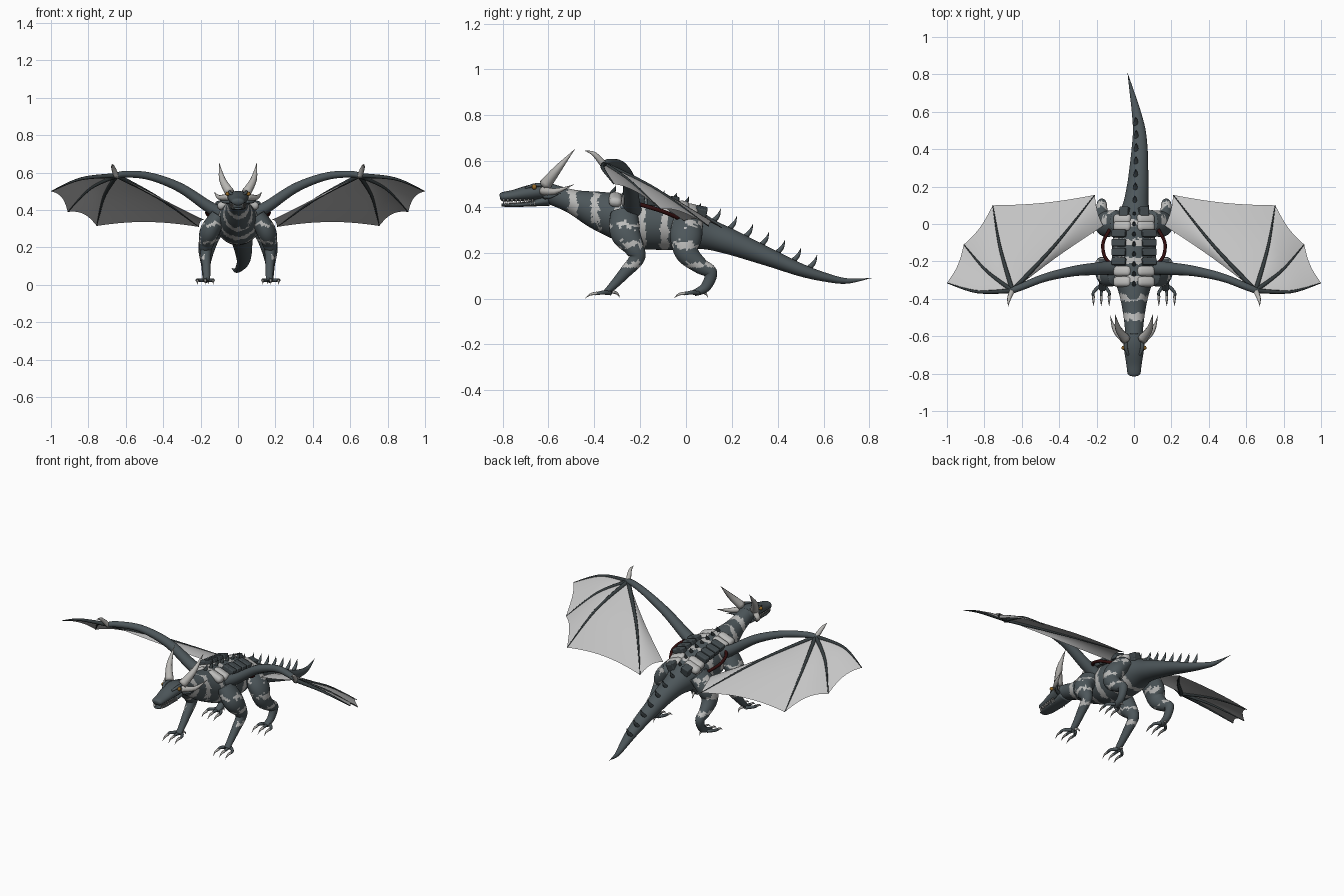
import bpy, bmesh, math
from mathutils import Vector, Matrix, noise

cube = bpy.data.objects.get("Cube")
if cube:
    bpy.data.objects.remove(cube)


def material(name, *rgb):
    mat = bpy.data.materials.new(name)
    mat.use_nodes = True
    mat.diffuse_color = (*rgb, 1)
    mat.node_tree.nodes["Principled BSDF"].inputs["Base Color"].default_value = (*rgb, 1)
    return mat


slate = material("slate scales", .075, .095, .104)
pale = material("pale stripes", .5, .5, .49)
skin = material("wing membrane", .55, .55, .55)
bone = material("horn and claw", .48, .47, .45)
dark = material("dark spines", .035, .045, .048)
plate_grey = material("plate grey", .055, .07, .077)
strap_red = material("dark red strap", .03, .004, .004)
gold = material("gold eye", .3, .14, .02)
X, Y, Z = Vector((1, 0, 0)), Vector((0, 1, 0)), Vector((0, 0, 1))


def finish(name, bm, mats, mirror=False, smooth=True, rule=None):
    """Turn a bmesh into an object, optionally mirrored and painted by a rule."""
    bmesh.ops.recalc_face_normals(bm, faces=bm.faces)
    for face in bm.faces:
        face.smooth = smooth
        if rule and rule(face.calc_center_median()):
            face.material_index = 1
    mesh = bpy.data.meshes.new(name)
    bm.to_mesh(mesh)
    bm.free()
    for mat in mats:
        mesh.materials.append(mat)
    obj = bpy.data.objects.new(name, mesh)
    bpy.context.collection.objects.link(obj)
    if mirror:
        obj.modifiers.new("mirror", "MIRROR")


def spline(points, t):
    """Catmull-Rom position on a list of points, with t from 0 to 1."""
    last = len(points) - 1
    i = min(int(t * last), last - 1)
    f = t * last - i
    a, b, c, d = (Vector(points[min(max(k, 0), last)]) for k in range(i - 1, i + 3))
    return b + (c - a) * f / 2 + (a - b * 2.5 + c * 2 - d / 2) * f * f + (b * 3 - a - c * 3 + d) * f ** 3 / 2


def tube(name, points, mats, ref=X, rings=16, sides=12, mirror=True, rule=None):
    """Sweep an ellipse along points of (x, y, z, width radius, height radius)."""
    bm = bmesh.new()
    samples = [spline(points, k / rings) for k in range(rings + 1)]
    loops = []
    for k, s in enumerate(samples):
        tangent = (samples[min(k + 1, rings)] - samples[max(k - 1, 0)]).to_3d().normalized()
        up = tangent.cross(ref).normalized()
        side = up.cross(tangent)
        ring = []
        for j in range(sides):
            a = math.tau * j / sides
            ring.append(bm.verts.new(s.to_3d() + side * math.cos(a) * max(s[3], .001)
                                     + up * math.sin(a) * max(s[4], .001)))
        loops.append(ring)
    for lo, hi in zip(loops, loops[1:]):
        for j in range(sides):
            n = (j + 1) % sides
            bm.faces.new((lo[j], lo[n], hi[n], hi[j]))
    bm.faces.new(loops[0])
    bm.faces.new(loops[-1])
    finish(name, bm, mats, mirror, True, rule)


def spike(name, base, middle, tip, radius, mat, mirror=True):
    tube(name, [(*base, radius, radius), (*middle, radius * .65, radius * .65), (*tip, 0, 0)],
         [mat], X, 8, 8, mirror)


def box(name, centre, size, mat, roll=0, pitch=0, bevel=.006, smooth=False):
    bm = bmesh.new()
    turn = Matrix.Rotation(roll, 4, "Y") @ Matrix.Rotation(pitch, 4, "X")
    bmesh.ops.create_cube(bm, size=1, matrix=Matrix.Translation(centre) @ turn @ Matrix.Diagonal((*size, 1)))
    bmesh.ops.bevel(bm, geom=bm.edges[:], offset=bevel, segments=3, affect="EDGES", profile=.5)
    finish(name, bm, [mat], True, smooth)


def ball(name, centre, radius, mat):
    bm = bmesh.new()
    bmesh.ops.create_uvsphere(bm, u_segments=16, v_segments=10, radius=radius, matrix=Matrix.Translation(centre))
    finish(name, bm, [mat], True)


def body_stripe(p):
    ragged = p.y + .012 * noise.noise(p * 70) + .012 * noise.noise(p * 25)
    unbroken = noise.noise(p * 16 + Z * 4) > -.4
    return -.54 < p.y < .04 and unbroken and abs((ragged + .545) % .1 - .05) < .017


def leg_stripe(p):
    ragged = p.z + .025 * noise.noise(p * 55)
    return p.z > .135 and noise.noise(p * 22) > -.2 and abs((ragged - .1) % .09 - .045) < .013


# Body from neck to tail tip
spine = [(0, -.6, .46, .045, .044), (0, -.5, .425, .055, .052), (0, -.4, .39, .073, .08),
         (0, -.3, .36, .1, .1), (0, -.2, .335, .117, .115), (0, -.1, .325, .115, .113),
         (0, 0, .31, .1, .1), (.01, .1, .28, .07, .068), (.02, .2, .245, .058, .055),
         (.026, .3, .205, .05, .045), (.03, .4, .165, .043, .036), (.028, .5, .125, .034, .028),
         (.012, .6, .095, .024, .02), (-.01, .7, .077, .013, .012), (-.035, .81, .09, 0, 0)]
tube("body", spine, [slate, pale], rings=260, sides=80, mirror=False, rule=body_stripe)

# Head, jaw and face
tube("head", [(0, -.56, .45, .04, .04), (0, -.62, .467, .056, .036), (0, -.68, .462, .052, .034),
              (0, -.75, .45, .041, .025), (0, -.8, .444, .034, .02), (0, -.812, .442, .02, .012)],
     [slate], rings=24, sides=20, mirror=False)
tube("jaw", [(0, -.6, .43, .045, .026), (0, -.68, .414, .041, .012), (0, -.76, .408, .035, .009),
             (0, -.805, .408, .022, .006)], [slate], rings=16, sides=16, mirror=False)
tube("brow", [(.03, -.7, .482, .006, .005), (.044, -.66, .495, .01, .008), (.042, -.6, .495, .008, .008)], [slate])
ball("eye", (.056, -.662, .487), .011, gold)
for k in range(8):
    y = -.795 + k * .018
    x = .026 + k * .002
    spike("upper_tooth", (x, y, .434), (x, y, .424), (x, y - .002, .41), .005, bone)
    spike("lower_tooth", (x - .002, y + .009, .408), (x, y + .009, .416), (x, y + .009, .428), .004, bone)
spike("main_horn", (.045, -.615, .495), (.084, -.56, .565), (.1, -.485, .652), .027, bone)
spike("cheek_horn", (.045, -.625, .47), (.1, -.57, .468), (.128, -.49, .497), .02, bone)
spike("jaw_horn", (.045, -.615, .445), (.08, -.59, .445), (.1, -.545, .46), .012, slate)

# Legs with slender toes and claws
front_leg = [(.1, -.27, .37, .045, .06), (.15, -.265, .29, .052, .066), (.17, -.225, .22, .04, .044),
             (.172, -.215, .175, .03, .034), (.17, -.265, .115, .024, .026), (.168, -.315, .06, .02, .019),
             (.168, -.35, .026, .019, .013)]
hind_leg = [(.09, .01, .34, .045, .065), (.145, 0, .27, .053, .07), (.167, .005, .2, .045, .052),
            (.172, .06, .145, .033, .036), (.172, .108, .112, .026, .028), (.17, .085, .05, .021, .022),
            (.168, .035, .024, .02, .014)]
for label, leg in (("front", front_leg), ("hind", hind_leg)):
    tube(label + "_leg", leg, [slate, pale], rings=72, sides=36, rule=leg_stripe)
    y = leg[-1][1]
    for k in (-1, 0, 1):
        x = .17 + k * .012
        out = .175 + k * .042
        tube(label + "_toe", [(x, y + .02, .024, .01, .01), (out, y - .015, .026, .008, .009),
                              (out, y - .045, .02, .006, .006)], [slate], rings=8, sides=10)
        spike(label + "_claw", (out, y - .035, .023), (out, y - .065, .019), (out, y - .088, .002), .008, bone)
    spike(label + "_spur", (.17, y + .03, .03), (.16, y + .05, .022), (.16, y + .062, .004), .008, bone)

# Wing arm, fingers and thumb claw
tube("wing_arm", [(.07, -.23, .37, .04, .04), (.16, -.237, .42, .036, .032), (.31, -.25, .52, .028, .026),
                  (.47, -.285, .58, .022, .021), (.6, -.335, .592, .019, .018), (.66, -.36, .582, .016, .015)],
     [slate], Y, 36, 14)
wrist = (.65, -.357, .585)
fingers = [[wrist, (.84, -.362, .567), (1, -.315, .5)],
           [wrist, (.79, -.25, .515), (.91, -.11, .39)],
           [wrist, (.715, -.13, .475), (.755, .1, .315)],
           [wrist, (.42, -.11, .462), (.21, .155, .31)]]
for path in fingers:
    tube("wing_finger", [(*p, r, r) for p, r in zip(path, (.013, .008, .002))], [dark], Z, 16, 8)
spike("thumb_claw", (.65, -.355, .58), (.668, -.4, .63), (.672, -.44, .645), .016, bone)


def membrane(first, second, sag, steps=14):
    bm = bmesh.new()
    grid = []
    for i in range(steps + 1):
        row = []
        for j in range(steps + 1):
            v = j / steps
            bow = 4 * v * (1 - v)
            u = i / steps * (1 - sag * bow)
            p = spline(first, u).lerp(spline(second, u), v)
            row.append(bm.verts.new(p + Z * .015 * bow * u))
        grid.append(row)
    for a, b in zip(grid, grid[1:]):
        for j in range(steps):
            bm.faces.new((a[j], a[j + 1], b[j + 1], b[j]))
    bmesh.ops.remove_doubles(bm, verts=bm.verts, dist=.0001)
    finish("wing_membrane", bm, [skin], True)


# Skin between the fingers, then an inner flap that meets the flank
flank_edge = [wrist, (.41, -.175, .455), (.165, -.01, .34)]
edges = fingers + [flank_edge]
for first, second, sag in zip(edges, edges[1:], (.07, .07, .05, .03)):
    membrane(first, second, sag)

# Back armour: dark plates between pale pads
for k in range(4):
    y = -.05 - k * .05
    box("back_plate", (.08, y, .42 + k * .006), (.076, .04, .034), plate_grey, .3, -.1)
for y, z in ((.025, .382), (-.012, .395), (-.252, .428), (-.308, .432)):
    box("back_pad", (.062, y, z), (.1, .056, .044), pale, .35, -.15, .02, True)
box("rear_block", (.05, .065, .375), (.05, .05, .05), plate_grey, .3, -.2)

# Side straps
tube("side_strap", [(.125, -.215, .415, .009, .009), (.158, -.17, .402, .009, .009),
                    (.165, -.1, .38, .009, .009), (.13, -.03, .35, .009, .009)], [strap_red], Z)


# Spines along the back and tail
def spine_row(name, count, start, gap, lean, height, radius, mat):
    for k in range(count):
        y = start + k * gap
        at = spline(spine, (y + .6) / 1.4)
        x = at.x * .4
        top = at.z + at[4]
        spike(name, (x, y, top - .014), (x, y + lean * .7, top + height * .35),
              (x, y + lean, top + height), radius, mat, False)


spine_row("back_spine", 8, -.33, .053, .024, .03, .012, dark)
spine_row("tail_spine", 7, .11, .07, .042, .05, .013, slate)
